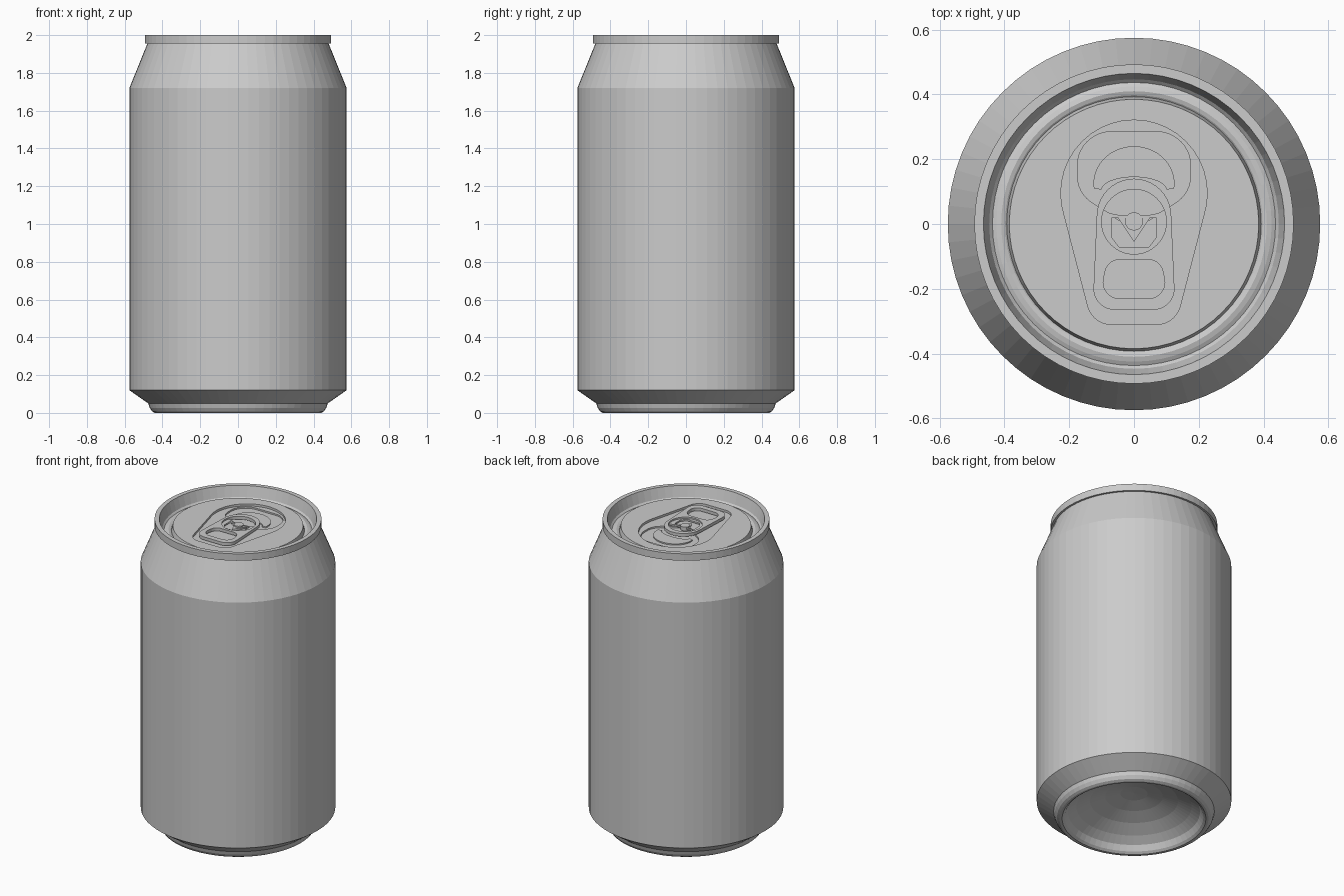
import bpy, bmesh, math
from mathutils import Vector
from mathutils.geometry import convex_hull_2d

if "Cube" in bpy.data.objects:
    bpy.data.objects.remove(bpy.data.objects["Cube"])

SEG = 64
metal = bpy.data.materials.new("grey_metal")
metal.diffuse_color = (0.6, 0.6, 0.6, 1)
metal.use_nodes = True
metal.node_tree.nodes["Principled BSDF"].inputs["Base Color"].default_value = metal.diffuse_color


def finish(bm, name):
    bmesh.ops.remove_doubles(bm, verts=bm.verts, dist=1e-5)
    bmesh.ops.recalc_face_normals(bm, faces=bm.faces)
    mesh = bpy.data.meshes.new(name)
    bm.to_mesh(mesh)
    bm.free()
    mesh.materials.append(metal)
    obj = bpy.data.objects.new(name, mesh)
    bpy.context.collection.objects.link(obj)
    return obj


def lathe(name, profile):
    """Spin an (r, z) profile around the z axis."""
    bm = bmesh.new()
    verts = [bm.verts.new((r, 0, z)) for r, z in profile]
    edges = [bm.edges.new(p) for p in zip(verts, verts[1:])]
    bmesh.ops.spin(bm, geom=verts + edges, cent=(0, 0, 0), axis=(0, 0, 1),
                   angle=math.tau, steps=SEG, use_merge=False)
    return finish(bm, name)


def arc(x, y, rx, ry, a0=0, a1=360, n=SEG):
    """Points on an elliptical arc, last point left out for full turns."""
    count = n if a1 - a0 == 360 else n + 1
    angles = [math.radians(a0 + (a1 - a0) * i / n) for i in range(count)]
    return [Vector((x + rx * math.cos(a), y + ry * math.sin(a))) for a in angles]


def hull(*circles):
    """Rounded outline wrapped around circles, mirrored in x."""
    pts = [p for x, y, r in circles for s in (1, -1)
           for p in arc(s * x, y, r, r, n=40)]
    return [pts[i] for i in convex_hull_2d(pts)]


def plate(name, z0, z1, *loops):
    """Flat plate between two heights; later loops are holes."""
    curve = bpy.data.curves.new(name, 'CURVE')
    curve.dimensions = '2D'
    curve.fill_mode = 'BOTH'
    curve.extrude = (z1 - z0) / 2
    for loop in loops:
        spline = curve.splines.new('POLY')
        spline.points.add(len(loop) - 1)
        for point, co in zip(spline.points, loop):
            point.co = (co[0], co[1], 0, 1)
        spline.use_cyclic_u = True
    temp = bpy.data.objects.new(name + "_outline", curve)
    bpy.context.collection.objects.link(temp)
    graph = bpy.context.evaluated_depsgraph_get()
    mesh = bpy.data.meshes.new_from_object(temp.evaluated_get(graph))
    bm = bmesh.new()
    bm.from_mesh(mesh)
    bmesh.ops.translate(bm, verts=bm.verts, vec=(0, 0, (z0 + z1) / 2))
    bpy.data.objects.remove(temp)
    bpy.data.meshes.remove(mesh)
    return finish(bm, name)


# Can shell: domed base, foot, wall, shoulder, rim, groove and lid floor
lathe("can_body", [
    (0, 0.175), (0.08, 0.17), (0.17, 0.15), (0.26, 0.12), (0.34, 0.08),
    (0.39, 0.045), (0.41, 0.012), (0.425, 0), (0.44, 0), (0.455, 0.008),
    (0.468, 0.027), (0.475, 0.05), (0.575, 0.12), (0.575, 1.72),
    (0.48, 1.955), (0.493, 1.955), (0.493, 2), (0.465, 2), (0.447, 1.932),
    (0.437, 1.922), (0.425, 1.928), (0.41, 1.932), (0.398, 1.928),
    (0.393, 1.924), (0.385, 1.955), (0.385, 1.93), (0, 1.93)])

# Lid panel with the tapered recess and the mouth score
recess = hull((0, 0.095, 0.226), (0.07, -0.235, 0.075))
mouth = hull((0.07, 0.18, 0.105), (0.075, 0.15, 0.1), (0, 0.1, 0.1))
plate("lid_panel", 1.931, 1.955, arc(0, 0, 0.385, 0.385), recess)
plate("recess_floor", 1.931, 1.941, recess, mouth)

# Raised bean on the mouth flap
bean = (arc(0, 0.125, 0.125, 0.115, -8, 188, 40)
        + arc(0, 0.105, 0.1, 0.04, 178, 2, 24))
plate("mouth_bead", 1.928, 1.938, bean)

# Pull tab with rivet hole and finger hole
tab = hull((0, 0.025, 0.115), (0.06, -0.2, 0.065))
finger_hole = hull((0.045, -0.155, 0.045), (0.045, -0.18, 0.05))
plate("pull_tab", 1.946, 1.966, tab, arc(0, 0.007, 0.1, 0.1), finger_hole)

# Tongue inside the tab, with a concave upper edge
tongue = (arc(0, 0.007, 0.101, 0.101, 160, 380, 40)
          + arc(0, 0.045, 0.09, 0.02, 350, 190, 20))
slot = [(-0.07, 0.018), (-0.07, -0.04), (-0.045, -0.072),
        (0.045, -0.072), (0.07, -0.04), (0.07, 0.018)]
plate("tab_tongue", 1.946, 1.956, tongue, slot)
plate("tongue_point", 1.94, 1.952, [(-0.05, 0.02), (0, -0.055), (0.05, 0.02)])

# Rivet
plate("rivet", 1.935, 1.96, arc(0, 0.008, 0.028, 0.028, n=24))
